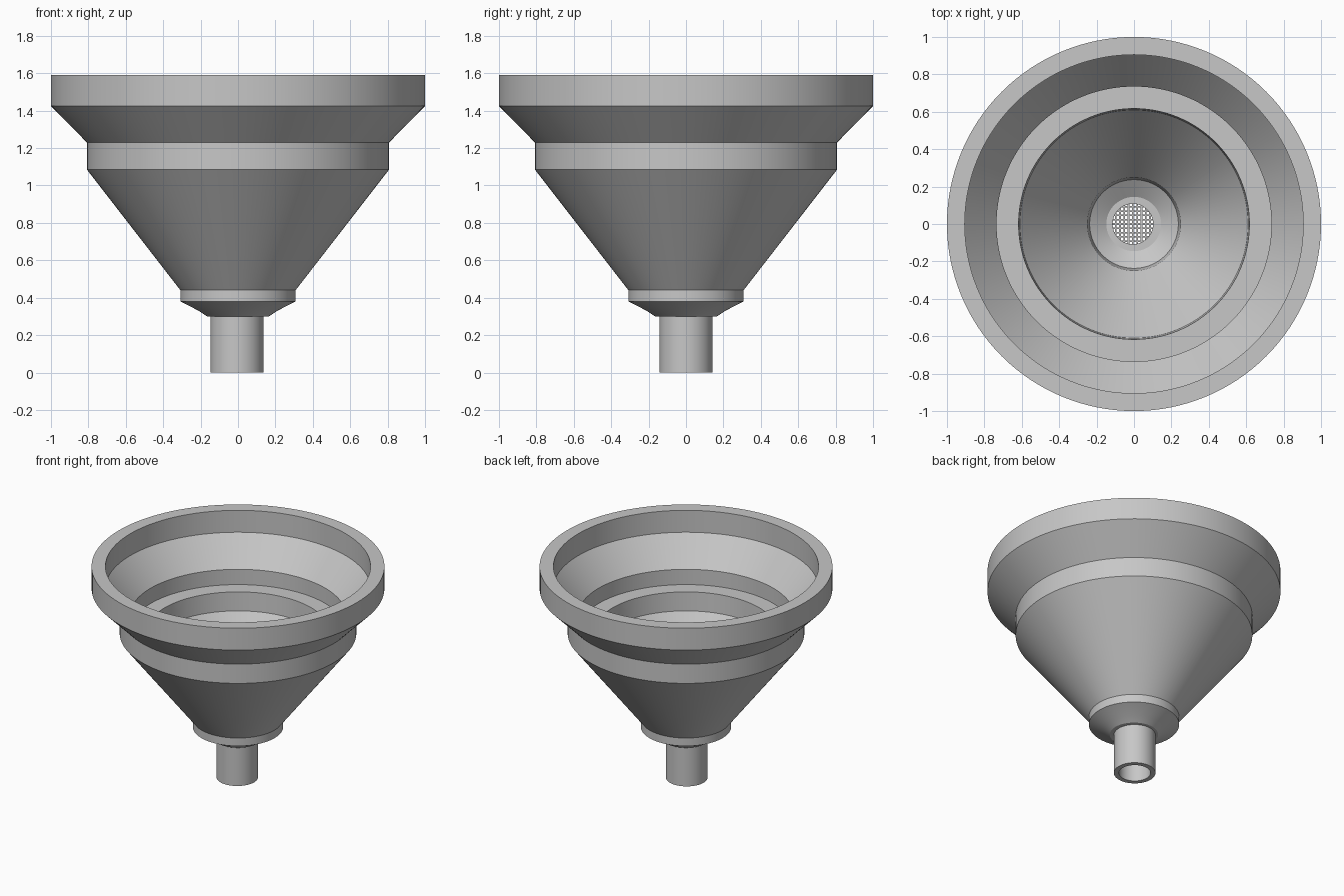
import bpy
import bmesh
import math

cube = bpy.data.objects.get("Cube")
if cube:
    bpy.data.objects.remove(cube, do_unlink=True)

GREY = (0.57, 0.57, 0.57, 1.0)
metal = bpy.data.materials.new("plain grey")
metal.use_nodes = True
metal.diffuse_color = GREY
metal.node_tree.nodes["Principled BSDF"].inputs["Base Color"].default_value = GREY


def add_object(name, bm, smooth):
    bmesh.ops.recalc_face_normals(bm, faces=bm.faces)
    mesh = bpy.data.meshes.new(name)
    bm.to_mesh(mesh)
    bm.free()
    mesh.materials.append(metal)
    obj = bpy.data.objects.new(name, mesh)
    bpy.context.collection.objects.link(obj)
    if smooth:
        bpy.ops.object.select_all(action='DESELECT')
        obj.select_set(True)
        bpy.context.view_layer.objects.active = obj
        bpy.ops.object.shade_smooth_by_angle(angle=math.radians(15))
    return obj


def lathe(name, profile, sides=128):
    """Revolve a closed (radius, height) outline around z."""
    bm = bmesh.new()
    rings = []
    for i in range(sides):
        a = 2 * math.pi * i / sides
        rings.append([bm.verts.new((r * math.cos(a), r * math.sin(a), z))
                      for r, z in profile])
    n = len(profile)
    for i, ring in enumerate(rings):
        following = rings[(i + 1) % sides]
        for j in range(n):
            k = (j + 1) % n
            bm.faces.new((ring[j], following[j], following[k], ring[k]))
    return add_object(name, bm, True)


# Stepped funnel shell: outside going up, then inside going down
outside = [(0.125, 0.30), (0.165, 0.30), (0.21, 0.33), (0.308, 0.38),
           (0.308, 0.44), (0.808, 1.085), (0.808, 1.23), (1.0, 1.425),
           (1.0, 1.59)]
inside = [(0.905, 1.59), (0.905, 1.425), (0.735, 1.225), (0.735, 1.11),
          (0.617, 1.11), (0.61, 0.97), (0.25, 0.51), (0.237, 0.43),
          (0.145, 0.37), (0.125, 0.37)]
lathe("funnel_shell", outside + inside)

# Outlet spout, set slightly to one side
OFFSET = -0.006
spout = lathe("outlet_spout", [(0.108, 0), (0.142, 0), (0.142, 0.372),
                               (0.108, 0.372)], 64)
spout.location.x = OFFSET

# Strainer mesh across the spout
bm = bmesh.new()
PITCH, WIRE, RADIUS = 0.023, 0.009, 0.111
for i in range(-4, 5):
    d = i * PITCH
    length = 2 * math.sqrt(RADIUS ** 2 - d ** 2)
    for size, centre in (((length, WIRE), (0, d)), ((WIRE, length), (d, 0))):
        bar = bmesh.ops.create_cube(bm, size=1)["verts"]
        bmesh.ops.scale(bm, verts=bar, vec=(*size, WIRE))
        bmesh.ops.translate(bm, verts=bar, vec=(*centre, 0.33))
strainer = add_object("strainer_mesh", bm, False)
strainer.location.x = OFFSET
